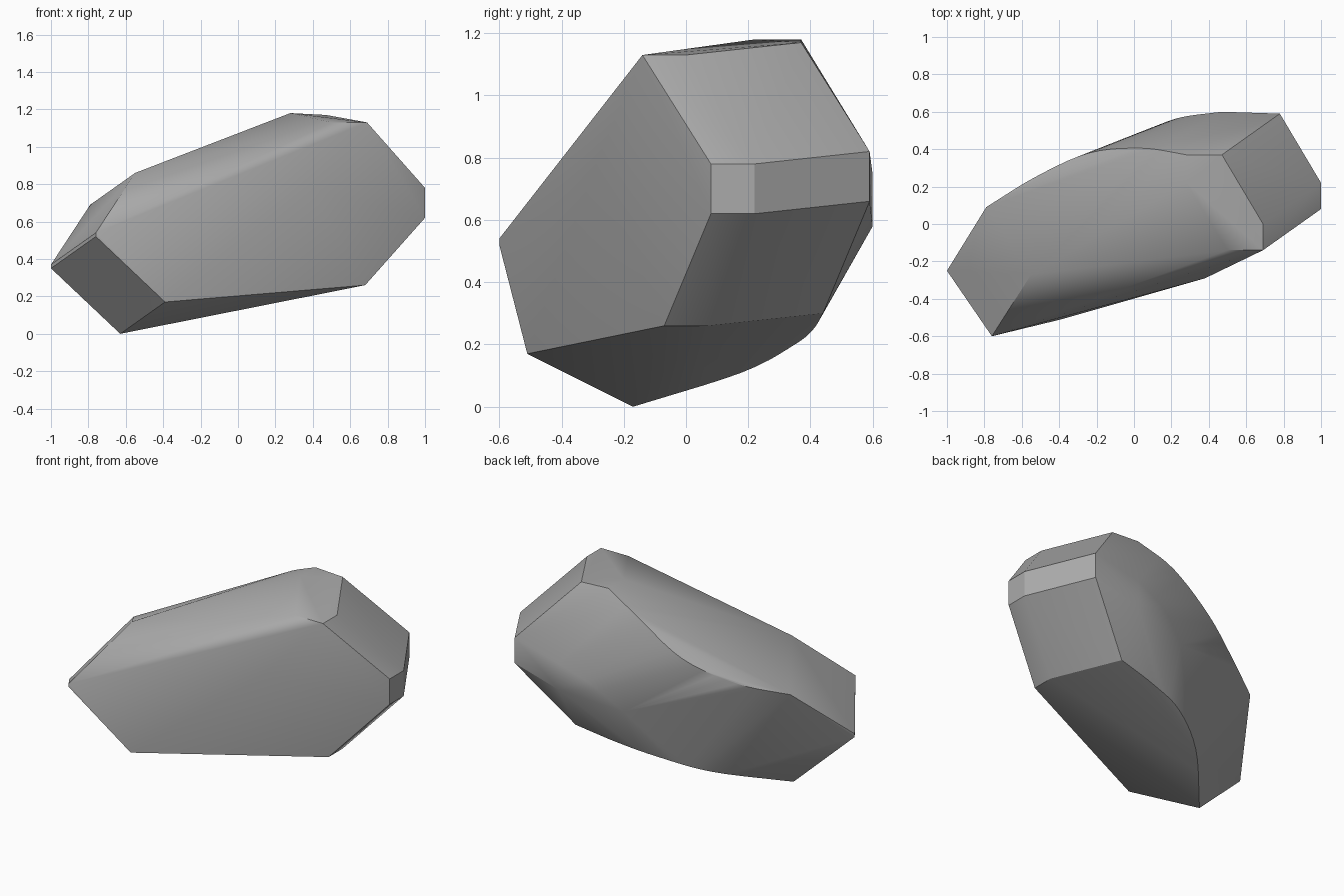
import bpy, bmesh, math
from mathutils import Vector

cube = bpy.data.objects.get("Cube")
if cube:
    bpy.data.objects.remove(cube, do_unlink=True)


def smooth_path(points, steps=5):
    """Catmull-Rom curve through the given points."""
    pts = [Vector(p) for p in points]
    pts = [2 * pts[0] - pts[1]] + pts + [2 * pts[-1] - pts[-2]]
    path = []
    for a, b, c, d in zip(pts, pts[1:], pts[2:], pts[3:]):
        for i in range(steps):
            t = i / steps
            path.append(0.5 * (2 * b + (c - a) * t + (2 * a - 5 * b + 4 * c - d) * t ** 2
                               + (3 * b - a - 3 * c + d) * t ** 3))
    return path + [pts[-2]]


def shifted(points, offset):
    return [Vector(p) + Vector(offset) for p in points]


# Pointed end: two slanted faces meeting at a narrow bevelled edge
tip = [(-1, -0.25, 0.36), (-0.76, -0.6, 0.53)]
pointed_end = shifted(tip, (0, 0, 0.01)) + shifted(tip, (0, 0, -0.01))
pointed_end += [(-0.55, -0.27, 0.86), (-0.39, -0.51, 0.17)]

# Blunt end: front profile repeated along the slanted depth of the end
profile = [(0.69, 0, 1.13), (1, 0.22, 0.78), (1, 0.22, 0.62), (0.68, 0.07, 0.26)]
blunt_end = profile + shifted(profile, (0, -0.14, 0)) + shifted(profile, (-0.22, 0.37, 0.04))

# Single corners of the front bulge, crown and flat back patch
corners = [(0.38, -0.29, 0.78), (0.5, -0.14, 1.13), (0.28, 0.22, 1.18),
           (0.47, 0.6, 0.745), (0.47, 0.6, 0.58)]

# Curved rims and the rounded bend of the back
upper_rim = smooth_path([(-0.79, 0.09, 0.69), (-0.53, 0.25, 0.75), (-0.24, 0.38, 0.88),
                         (0.045, 0.405, 1.07), (0.28, 0.37, 1.18)])
lower_rim = smooth_path([(-0.63, -0.17, 0), (-0.31, 0.18, 0.11), (-0.04, 0.35, 0.2),
                         (0.2, 0.41, 0.25), (0.46, 0.44, 0.3)])
back_bend = smooth_path([(0.08, 0.51, 0.51), (0.25, 0.57, 0.65), (0.47, 0.6, 0.745)])

# Wrap the corners and rims in one faceted skin
bm = bmesh.new()
for p in pointed_end + blunt_end + corners + upper_rim + lower_rim + back_bend:
    bm.verts.new(p)
bmesh.ops.remove_doubles(bm, verts=bm.verts, dist=0.003)
bmesh.ops.convex_hull(bm, input=bm.verts)
bmesh.ops.delete(bm, geom=[v for v in bm.verts if not v.link_faces], context='VERTS')
bmesh.ops.dissolve_limit(bm, angle_limit=math.radians(1), verts=bm.verts, edges=bm.edges)
bmesh.ops.recalc_face_normals(bm, faces=bm.faces)
mesh = bpy.data.meshes.new("rock")
bm.to_mesh(mesh)
bm.free()
rock = bpy.data.objects.new("rock", mesh)
bpy.context.collection.objects.link(rock)

# Plain stone colour
stone = bpy.data.materials.new("stone_grey")
stone.use_nodes = True
colour = (0.4, 0.4, 0.4, 1)
stone.diffuse_color = colour
stone.node_tree.nodes["Principled BSDF"].inputs["Base Color"].default_value = colour
mesh.materials.append(stone)

bpy.ops.object.select_all(action='DESELECT')
rock.select_set(True)
bpy.context.view_layer.objects.active = rock
bpy.ops.object.shade_smooth_by_angle(angle=math.radians(30))
